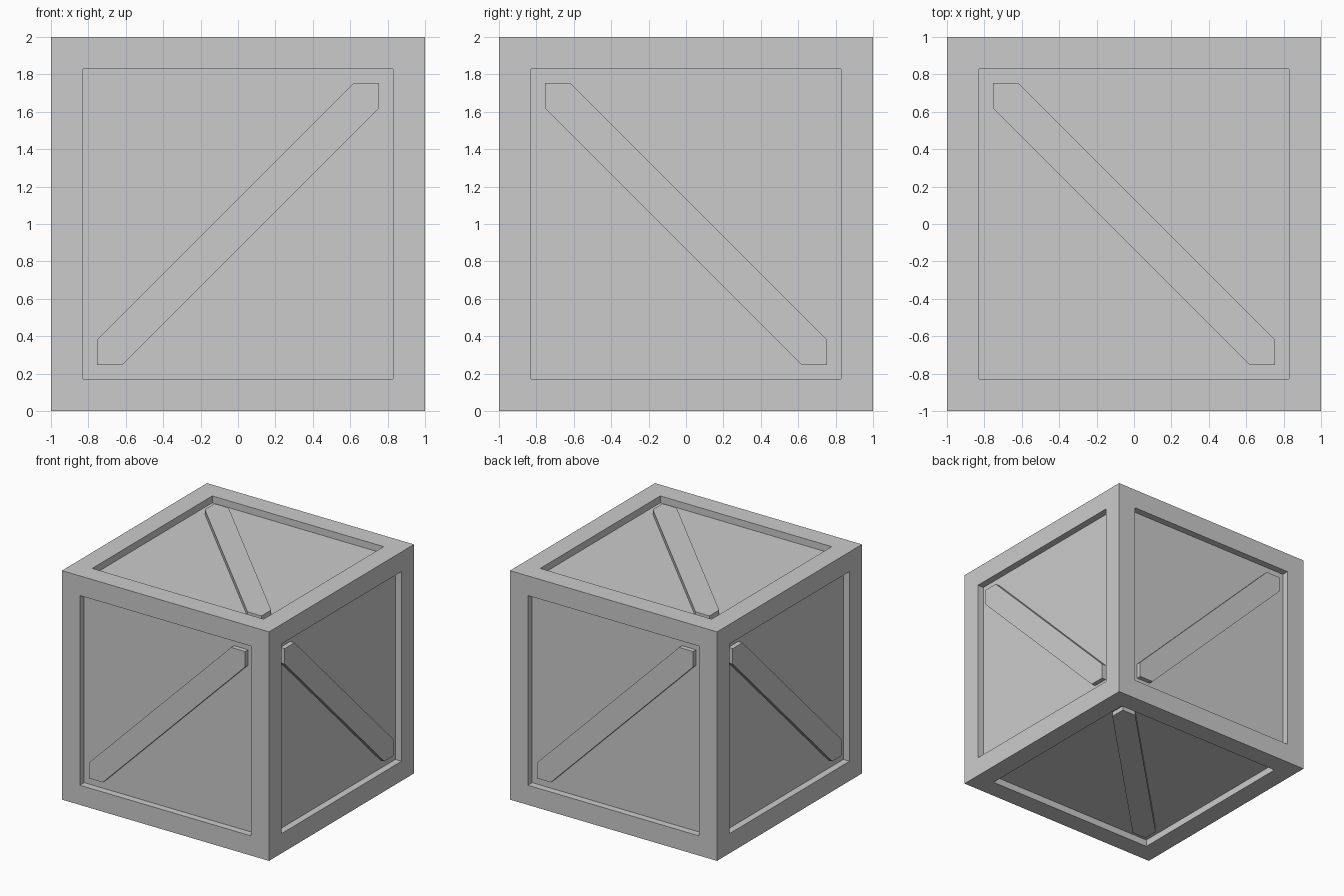
import bpy, bmesh
from mathutils import Vector, Matrix

if "Cube" in bpy.data.objects:
    bpy.data.objects.remove(bpy.data.objects["Cube"])

BORDER = 0.243      # frame board width
DEPTH = 0.06        # panel recess
BRACE_DROP = 0.02   # brace surface below the frame surface
CENTRE = Vector((0, 0, 1))


def add_object(name, bm):
    bmesh.ops.recalc_face_normals(bm, faces=bm.faces)
    mesh = bpy.data.meshes.new(name)
    bm.to_mesh(mesh)
    bm.free()
    obj = bpy.data.objects.new(name, mesh)
    bpy.context.collection.objects.link(obj)
    return obj


# Crate body: cube with a recessed panel on every side
bm = bmesh.new()
bmesh.ops.create_cube(bm, size=2, matrix=Matrix.Translation(CENTRE))
panels = list(bm.faces)
bmesh.ops.inset_individual(bm, faces=panels, thickness=BORDER)
for panel in panels:
    normal = panel.normal.copy()
    ext = bmesh.ops.extrude_discrete_faces(bm, faces=[panel])["faces"][0]
    bmesh.ops.translate(bm, verts=ext.verts, vec=-normal * DEPTH)
add_object("crate_body", bm)

# Diagonal brace: six-sided outline running corner to corner along u = v
H = 1 - BORDER - 0.002
W = 0.135
OUTLINE = [(-H, -H), (W - H, -H), (H, H - W), (H, H), (H - W, H), (-H, W - H)]


def brace(name, u, v):
    u, v = Vector(u), Vector(v)
    n = u.cross(v)
    bm = bmesh.new()
    base = [bm.verts.new(CENTRE + u * a + v * b + n * (1 - DEPTH - 0.004))
            for a, b in OUTLINE]
    face = bm.faces.new(base)
    top = bmesh.ops.extrude_face_region(bm, geom=[face], use_keep_orig=True)["geom"]
    bmesh.ops.translate(bm, vec=n * (DEPTH + 0.004 - BRACE_DROP),
                        verts=[g for g in top if isinstance(g, bmesh.types.BMVert)])
    add_object(name, bm)


# One brace per side
brace("front_brace", (1, 0, 0), (0, 0, 1))
brace("back_brace", (-1, 0, 0), (0, 0, 1))
brace("right_brace", (0, 0, 1), (0, -1, 0))
brace("left_brace", (0, 0, 1), (0, 1, 0))
brace("top_brace", (0, 1, 0), (-1, 0, 0))
brace("bottom_brace", (0, 1, 0), (1, 0, 0))
